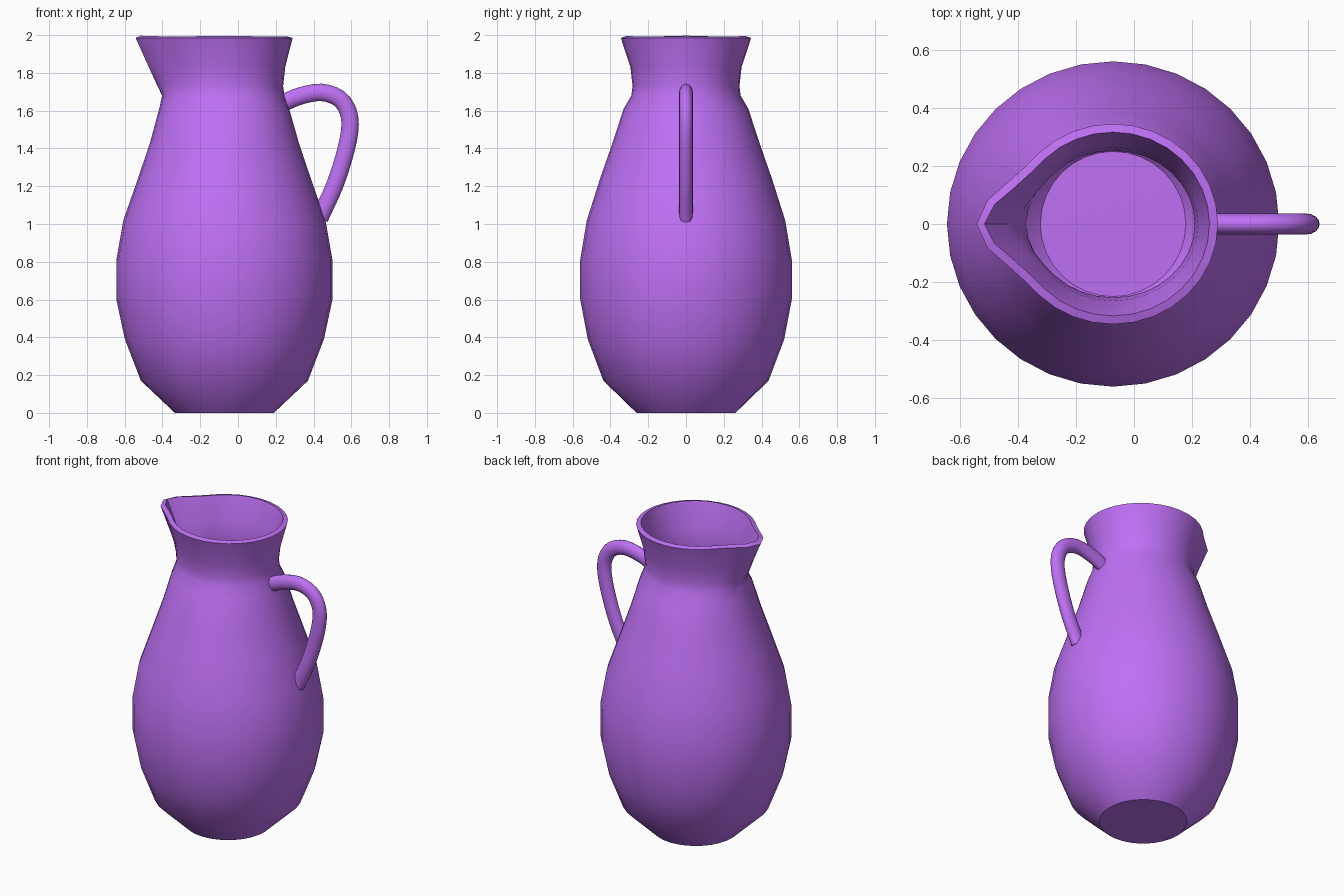
import bpy, bmesh, math
from mathutils import Vector

if "Cube" in bpy.data.objects:
    bpy.data.objects.remove(bpy.data.objects["Cube"])

SEG = 32
CX = -0.072          # axis of the jug body

mat = bpy.data.materials.new("purple_glaze")
mat.diffuse_color = (0.52, 0.163, 0.91, 1)
mat.use_nodes = True
mat.node_tree.nodes["Principled BSDF"].inputs["Base Color"].default_value = mat.diffuse_color


def finish(bm, name):
    me = bpy.data.meshes.new(name)
    bm.to_mesh(me)
    bm.free()
    ob = bpy.data.objects.new(name, me)
    bpy.context.collection.objects.link(ob)
    me.materials.append(mat)
    bpy.ops.object.select_all(action='DESELECT')
    ob.select_set(True)
    bpy.context.view_layer.objects.active = ob
    return ob


def bridge(bm, a, b):
    n = len(a)
    for i in range(n):
        j = (i + 1) % n
        bm.faces.new((a[i], a[j], b[j], b[i]))


# Jug body: height, radius in x, radius in y, extra reach of the pouring spout
profile = [
    (0.00, 0.262, 0.262, 0), (0.17, 0.442, 0.437, 0), (0.39, 0.527, 0.520, 0),
    (0.60, 0.572, 0.560, 0), (0.81, 0.572, 0.560, 0), (1.02, 0.535, 0.525, 0),
    (1.24, 0.458, 0.455, 0), (1.43, 0.394, 0.389, 0), (1.61, 0.343, 0.330, 0.002),
    (1.68, 0.318, 0.289, 0.012), (1.73, 0.311, 0.283, 0.043),
    (1.83, 0.322, 0.294, 0.078), (1.985, 0.361, 0.345, 0.109)]
bm = bmesh.new()
rings = []
for z, rx, ry, spout in profile:
    ring = []
    for i in range(SEG):
        t = math.tau * i / SEG
        off = math.degrees(abs(t - math.pi))
        k = spout * math.exp(-(off / 20) ** 2)
        ring.append(bm.verts.new((CX + (rx + k) * math.cos(t), (ry + k) * math.sin(t), z)))
    rings.append(ring)
for a, b in zip(rings, rings[1:]):
    bridge(bm, a, b)
centre = bm.verts.new((CX, 0, 0))
for i in range(SEG):
    bm.faces.new((centre, rings[0][(i + 1) % SEG], rings[0][i]))
jug = finish(bm, "jug_body")

# Wall thickness, grown inward
wall = jug.modifiers.new("wall", 'SOLIDIFY')
wall.thickness = 0.03
wall.offset = -1
bpy.ops.object.modifier_apply(modifier="wall")
bpy.ops.object.shade_smooth_by_angle(angle=math.radians(32))

# Handle: oval section swept along a smooth path in the xz plane
path = [(0.245, 1.643), (0.33, 1.678), (0.44, 1.697), (0.535, 1.665), (0.585, 1.59),
        (0.591, 1.49), (0.56, 1.35), (0.51, 1.20), (0.46, 1.09), (0.432, 1.03)]
pts = [Vector((x, 0, z)) for x, z in path]
ext = [2 * pts[0] - pts[1]] + pts + [2 * pts[-1] - pts[-2]]
smooth = []
for p0, p1, p2, p3 in zip(ext, ext[1:], ext[2:], ext[3:]):
    for s in range(3):
        u = s / 3
        smooth.append(0.5 * (2 * p1 + (p2 - p0) * u + (2 * p0 - 5 * p1 + 4 * p2 - p3) * u * u
                             + (3 * p1 - p0 - 3 * p2 + p3) * u ** 3))
smooth.append(pts[-1])
bm = bmesh.new()
rings = []
for i, p in enumerate(smooth):
    d = (smooth[min(i + 1, len(smooth) - 1)] - smooth[max(i - 1, 0)]).normalized()
    n = Vector((d.z, 0, -d.x))
    rings.append([bm.verts.new(p + n * 0.046 * math.cos(math.tau * j / 16)
                               + Vector((0, 0.036 * math.sin(math.tau * j / 16), 0)))
                  for j in range(16)])
for a, b in zip(rings, rings[1:]):
    bridge(bm, a, b)
bm.faces.new(rings[0])
bm.faces.new(rings[-1])
bmesh.ops.recalc_face_normals(bm, faces=bm.faces)
finish(bm, "handle")
bpy.ops.object.shade_smooth_by_angle(angle=math.radians(40))
